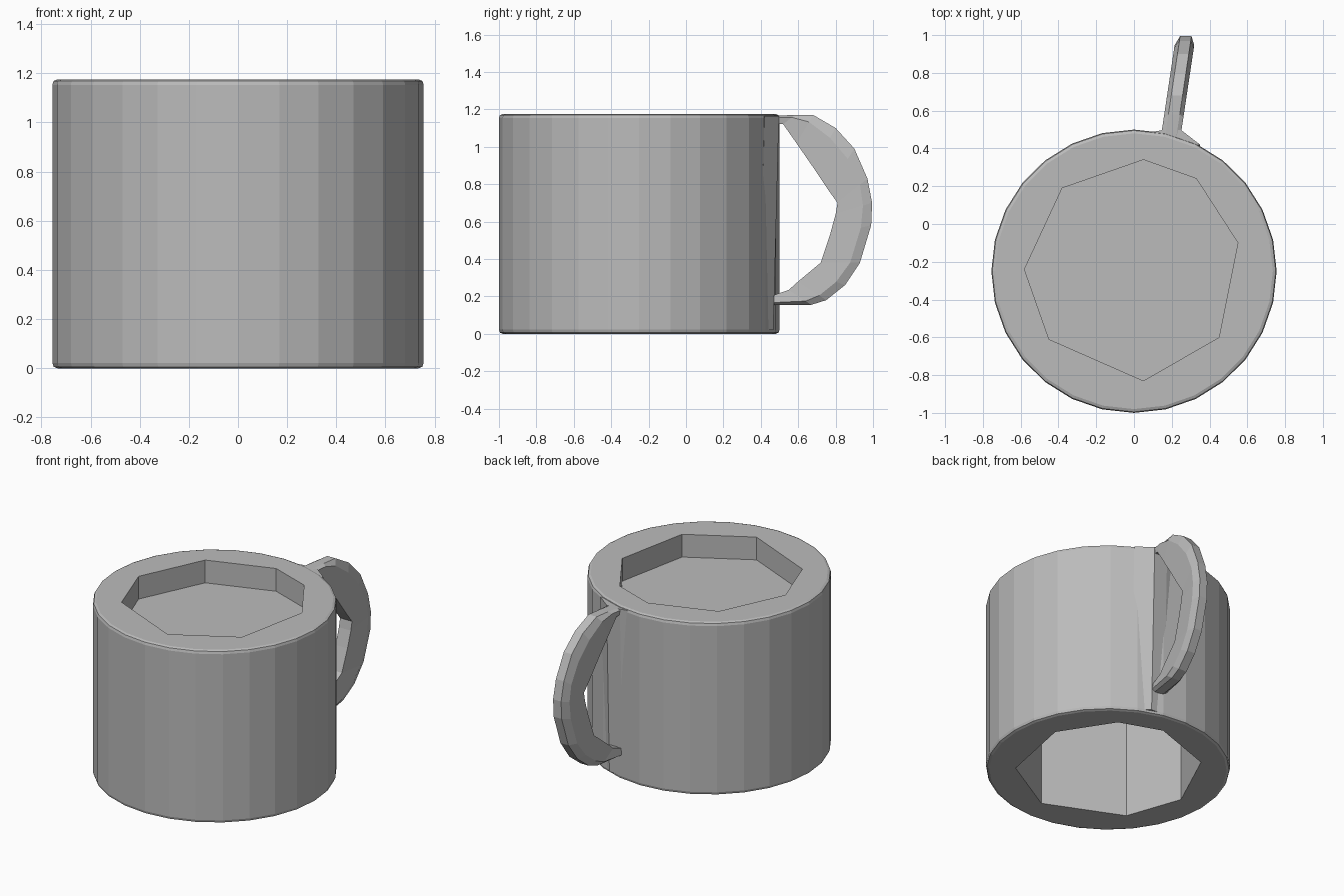
import bpy, bmesh
from math import cos, sin, tau

cube = bpy.data.objects.get("Cube")
if cube:
    bpy.data.objects.remove(cube)

grey = bpy.data.materials.new("plain grey")
grey.use_nodes = True
colour = (0.5, 0.5, 0.5, 1)
grey.diffuse_color = colour
grey.node_tree.nodes["Principled BSDF"].inputs["Base Color"].default_value = colour


def finish(bm, name):
    bmesh.ops.recalc_face_normals(bm, faces=bm.faces)
    mesh = bpy.data.meshes.new(name)
    bm.to_mesh(mesh)
    bm.free()
    mesh.materials.append(grey)
    obj = bpy.data.objects.new(name, mesh)
    bpy.context.collection.objects.link(obj)
    return obj


def loft(rings, name):
    """Join closed rings of points and cap both ends."""
    bm = bmesh.new()
    loops = [[bm.verts.new(p) for p in ring] for ring in rings]
    n = len(loops[0])
    for a, b in zip(loops, loops[1:]):
        for i in range(n):
            j = (i + 1) % n
            bm.faces.new((a[i], a[j], b[j], b[i]))
    bm.faces.new(loops[0])
    bm.faces.new(loops[-1])
    return finish(bm, name)


# Faceted body with a narrow bevelled rim at both ends
CY, HEIGHT, SIDES = -0.25, 1.175, 28


def body_ring(r, z):
    return [(1.007 * r * cos(tau * i / SIDES), CY + r * sin(tau * i / SIDES), z)
            for i in range(SIDES)]


body = loft([body_ring(0.73, 0), body_ring(0.745, 0.006), body_ring(0.75, 0.022),
             body_ring(0.75, HEIGHT - 0.022), body_ring(0.745, HEIGHT - 0.006),
             body_ring(0.73, HEIGHT)], "mug_body")

# Irregular eight-sided bore through the body
bore = [(0.05, 0.34), (0.33, 0.24), (0.55, -0.1), (0.45, -0.6),
        (0.05, -0.83), (-0.45, -0.61), (-0.58, -0.24), (-0.38, 0.19)]


def bore_ring(z, scale=1):
    return [(x * scale, CY + (y - CY) * scale, z) for x, y in bore]


cutter = loft([bore_ring(-0.1), bore_ring(HEIGHT + 0.1)], "bore_cutter")
cutter.hide_render = True
cutter.hide_viewport = True
cut = body.modifiers.new("bore", "BOOLEAN")
cut.operation = "DIFFERENCE"
cut.solver = "EXACT"
cut.object = cutter

# Shallow surface closing the bore near the top
loft([bore_ring(1.0, 1.02), bore_ring(1.02, 1.02)], "drink_surface")

# Slanted handle: outer and inner (y, z) at each station
stations = [
    ((.45, 1.165), (.45, 1.13)), ((.58, 1.17), (.52, 1.12)),
    ((.68, 1.17), (.59, 1.02)), ((.8, 1.1), (.68, .89)),
    ((.9, .99), (.76, .77)), ((.97, .83), (.81, .7)),
    ((.995, .7), (.8, .64)), ((.99, .58), (.77, .53)),
    ((.93, .38), (.72, .38)), ((.85, .26), (.66, .33)),
    ((.75, .18), (.6, .28)), ((.67, .155), (.55, .235)),
    ((.45, .155), (.45, .2))]
section = [(0, -.03), (0, .03), (.25, .052), (1, .045), (1, -.045), (.25, -.052)]


def handle_ring(outer, inner):
    ring = []
    for t, side in section:
        y = outer[0] + (inner[0] - outer[0]) * t
        z = outer[1] + (inner[1] - outer[1]) * t
        ring.append((0.2 + (y - 0.5) * 0.15 + side, y, z))
    return ring


loft([handle_ring(o, i) for o, i in stations], "handle")

# Wedge that blends the handle root into the wall
wedge = [(-0.05, 0.46), (0.15, 0.497), (0.25, 0.497), (0.35, 0.42), (0.2, 0.4)]
loft([[(x, y - 0.03, 0.02) for x, y in wedge],
      [(x, y, HEIGHT - 0.01) for x, y in wedge]], "handle_root")
